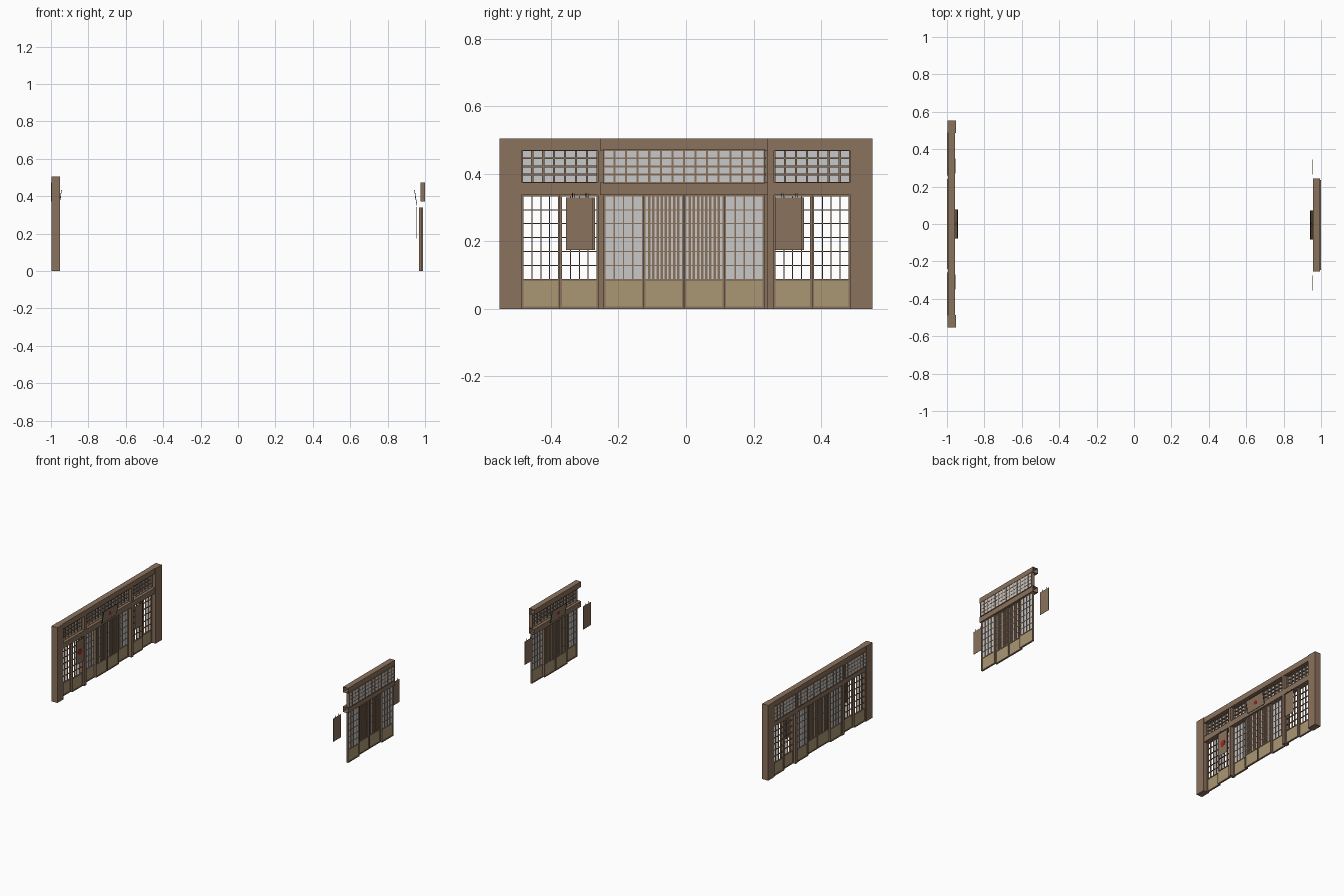
import bpy, bmesh, math
from mathutils import Matrix

if "Cube" in bpy.data.objects:
    bpy.data.objects.remove(bpy.data.objects["Cube"])


def mat(name, rgb):
    m = bpy.data.materials.new(name)
    m.diffuse_color = (*rgb, 1)
    m.use_nodes = True
    m.node_tree.nodes["Principled BSDF"].inputs["Base Color"].default_value = m.diffuse_color
    return m


WOOD = mat("brown wood", (0.26, 0.17, 0.11))
TAN = mat("tan board", (0.40, 0.31, 0.175))
GLASS = mat("grey paper glass", (0.58, 0.58, 0.58))
DARK = mat("dark iron", (0.03, 0.022, 0.016))
RED = mat("red paint", (0.38, 0.02, 0.02))


class Part:
    """Collects boxes for one object. d = depth from the outer back plane toward the other wall."""

    def __init__(self, name, material, side):
        self.name, self.mat, self.s = name, material, side
        self.oy = 0.0 if side < 0 else -0.006
        self.bm = bmesh.new()

    def box(self, d0, d1, y0, y1, z0, z1, capped=True):
        x0, x1 = sorted((self.s * (1 - d0), self.s * (1 - d1)))
        c = ((x0 + x1) / 2, (y0 + y1) / 2 + self.oy, (z0 + z1) / 2)
        m = Matrix.Translation(c) @ Matrix.Diagonal((x1 - x0, y1 - y0, z1 - z0, 1))
        vs = bmesh.ops.create_cube(self.bm, size=1, matrix=m)["verts"]
        if not capped:
            fs = {f for v in vs for f in v.link_faces if abs(f.normal.y) > 0.9}
            self.bm.normal_update()
            fs = {f for v in vs for f in v.link_faces if abs(f.normal.y) > 0.9}
            bmesh.ops.delete(self.bm, geom=list(fs), context='FACES_ONLY')

    def disc(self, d, y, z, r):
        m = Matrix.Translation((self.s * (1 - d), y + self.oy, z)) @ Matrix.Rotation(math.pi / 2, 4, 'Y')
        bmesh.ops.create_cone(self.bm, cap_ends=True, segments=24, radius1=r, radius2=r, depth=0.004, matrix=m)

    def done(self):
        me = bpy.data.meshes.new(self.name)
        self.bm.to_mesh(me)
        self.bm.free()
        me.materials.append(self.mat)
        ob = bpy.data.objects.new(self.name, me)
        bpy.context.collection.objects.link(ob)
        return ob


def frame(p, d0, d1, y0, y1, z0, z1, w):
    p.box(d0, d1, y0, y0 + w, z0, z1)
    p.box(d0, d1, y1 - w, y1, z0, z1)
    p.box(d0, d1, y0 + w, y1 - w, z0, z0 + w)
    p.box(d0, d1, y0 + w, y1 - w, z1 - w, z1)


def lattice(p, d0, d1, y0, y1, z0, z1, cols, rows, wv, wh):
    for i in range(1, cols):
        y = y0 + (y1 - y0) * i / cols
        p.box(d0, d1, y - wv / 2, y + wv / 2, z0, z1)
    for j in range(1, rows):
        z = z0 + (z1 - z0) * j / rows
        p.box(d0 + .001, d1 - .001, y0, y1, z - wh / 2, z + wh / 2)


def build_wall(side, label):
    large = side < 0
    beams, posts = Part(label + "_beams", WOOD, side), Part(label + "_posts", WOOD, side)
    frames, bars = Part(label + "_panel_frames", WOOD, side), Part(label + "_lattice", WOOD, side)
    boards, glass = Part(label + "_kick_boards", TAN, side), Part(label + "_glass", GLASS, side)
    iron, red = Part(label + "_iron", DARK, side), Part(label + "_red_mark", RED, side)
    plates = Part(label + "_hanging_boards", WOOD, side)

    # beams: the small wall has open-ended ones
    half = 0.487 if large else 0.249
    for z0, z1 in ((0.337, 0.374), (0.469, 0.505)):
        beams.box(.005, .043, -half, half, z0, z1, capped=large)

    # posts of the large wall
    if large:
        for m in (-1, 1):
            posts.box(.003, .047, *sorted((m * .487, m * .553)), 0, .505)
            posts.box(.005, .042, *sorted((m * .24, m * .26)), 0, .47)

    # upper windows
    spans = [(-.24, .24, 14)]
    if large:
        spans += [(-.488, -.26, 7), (.26, .488, 7)]
    for y0, y1, cols in spans:
        frame(frames, 0, .024, y0, y1, .371, .473, .005)
        lattice(bars, .001, .016, y0, y1, .374, .47, cols, 4, .006, .005)
        glass.box(.003, .007, y0 + .003, y1 - .003, .373, .471)

    # lower panels: start, end, depth, columns, bar width, glazed
    panels = [(-.24, -.118, .010, 4, .004, True), (-.121, .001, .021, 9, .0075, True),
              (-.001, .121, .021, 9, .0075, True), (.118, .24, .010, 4, .004, True)]
    if large:
        panels += [(m, m + .116, d, 4, .003, False) for m, d in
                   ((-.488, .010), (-.374, .021), (.258, .021), (.372, .010))]
    for y0, y1, d, cols, wv, glazed in panels:
        frame(frames, d, d + .011, y0, y1, 0, .34, .007)
        frames.box(d, d + .011, y0 + .007, y1 - .007, .083, .088)
        boards.box(d + .003, d + .008, y0 + .006, y1 - .006, .006, .084)
        lattice(bars, d + .001, d + .010, y0 + .006, y1 - .006, .087, .335,
                cols, 6, wv, .003)
        if glazed:
            glass.box(d + .004, d + .007, y0 + .006, y1 - .006, .087, .335)
    # meeting line of the two doors
    iron.box(.0205, .0325, -.0015, .0015, .002, .338)

    # thin hanging boards with hooks
    for yc in (-.31, .31):
        plates.box(.043, .045, yc - .04, yc + .04, .175, .33)
        for k in (-.02, .02):
            iron.box(.043, .045, yc + k - .001, yc + k + .001, .33, .343)
    if large:
        red.disc(.0445, -.31, .25, .02)

    for p in (beams, posts, frames, bars, boards, glass, iron, plates):
        if p.bm.verts:
            p.done()
    if red.bm.verts:
        red.done()

    # tilted sign above the doors, shallow in depth
    tilt = Matrix.Translation((side * (1 - .050), 0, .392)) @ Matrix.Rotation(-side * math.radians(9), 4, 'Y') \
        @ Matrix.Translation((-side * (1 - .050), 0, -.392))
    sign, edge, mark = (Part(label + n, m, side) for n, m in
                        (("_sign", WOOD, ), ("_sign_edge", DARK), ("_sign_mark", RED)))
    sign.box(.049, .051, -.075, .075, .353, .431)
    frame(edge, .0485, .0515, -.078, .078, .350, .434, .003)
    mark.disc(.0505, 0, .392, .012)
    for p in (sign, edge, mark):
        p.done().data.transform(tilt)


build_wall(-1, "large_wall")
build_wall(1, "small_wall")
